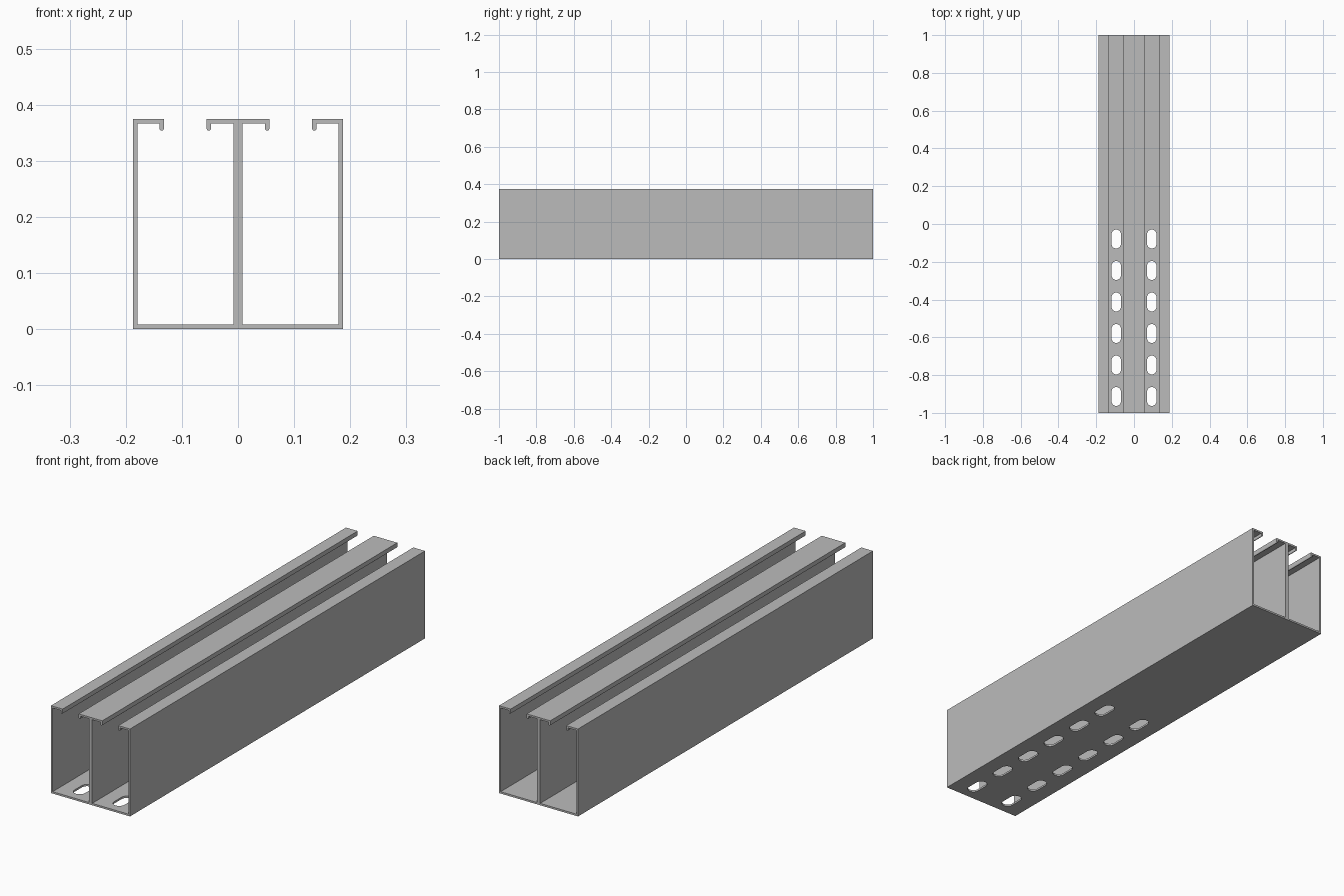
import bpy
import bmesh
from math import sin, cos, pi, radians

if "Cube" in bpy.data.objects:
    bpy.data.objects.remove(bpy.data.objects["Cube"], do_unlink=True)

HALF_W, HEIGHT, HALF_L = 0.1875, 0.375, 1.0
T = 0.008                          # sheet thickness
LIP_OUT, LIP_IN = 0.132, 0.056     # free edges of the lips
HOOK_Z = 0.354                     # lowest point of the hooks

steel = bpy.data.materials.new("galvanised grey")
steel.use_nodes = True
steel.diffuse_color = (0.5, 0.5, 0.5, 1)
steel.node_tree.nodes["Principled BSDF"].inputs["Base Color"].default_value = (0.5, 0.5, 0.5, 1)


def arc(cx, cy, r, start, end, steps):
    """Points along a circular arc, angles in radians."""
    return [(cx + r * cos(start + (end - start) * i / steps),
             cy + r * sin(start + (end - start) * i / steps)) for i in range(steps + 1)]


def prism(bm, points, offset):
    """Extrude a closed outline of 3D points along the offset vector."""
    face = bm.faces.new([bm.verts.new(p) for p in points])
    grown = bmesh.ops.extrude_face_region(bm, geom=[face])["geom"]
    bmesh.ops.translate(bm, vec=offset, verts=[v for v in grown if isinstance(v, bmesh.types.BMVert)])


def finish(bm, name):
    bmesh.ops.recalc_face_normals(bm, faces=bm.faces)
    mesh = bpy.data.meshes.new(name)
    bm.to_mesh(mesh)
    bm.free()
    mesh.materials.append(steel)
    obj = bpy.data.objects.new(name, mesh)
    bpy.context.collection.objects.link(obj)
    return obj


def hook(left):
    """Rounded lower end of a hook, run from left to right."""
    return arc(left + T / 2, HOOK_Z + T / 2, T / 2, pi, 2 * pi, 8)


# Double channel: half of the section, mirrored into one closed outline
half = [(HALF_W, 0), (HALF_W, HEIGHT), (LIP_OUT, HEIGHT)]
half += hook(LIP_OUT)
half += [(LIP_OUT + T, HEIGHT - T), (HALF_W - T, HEIGHT - T), (HALF_W - T, T),
         (T, T), (T, HEIGHT - T), (LIP_IN - T, HEIGHT - T)]
half += hook(LIP_IN - T)
half += [(LIP_IN, HEIGHT)]
section = half + [(-x, z) for x, z in reversed(half)]

bm = bmesh.new()
prism(bm, [(x, -HALF_L, z) for x, z in section], (0, 2 * HALF_L, 0))
channel = finish(bm, "double_channel")

# Two rows of rounded slots through the floor of the front half
SLOT_R, STRAIGHT = 0.025, 0.025
bm = bmesh.new()
for side in (-1, 1):
    for i in range(6):
        cx, cy = side * 0.094, -0.913 + i / 6
        outline = arc(cx, cy + STRAIGHT, SLOT_R, 0, pi, 12)
        outline += arc(cx, cy - STRAIGHT, SLOT_R, pi, 2 * pi, 12)
        prism(bm, [(x, y, -0.02) for x, y in outline], (0, 0, 0.06))
cutter = finish(bm, "slot_cutter")
cutter.hide_render = True

cut = channel.modifiers.new("floor slots", 'BOOLEAN')
cut.operation = 'DIFFERENCE'
cut.solver = 'EXACT'
cut.object = cutter

# Apply the slots and smooth only the rounded edges
bpy.ops.object.select_all(action='DESELECT')
channel.select_set(True)
bpy.context.view_layer.objects.active = channel
bpy.ops.object.modifier_apply(modifier=cut.name)
bpy.data.objects.remove(cutter, do_unlink=True)
bpy.ops.object.shade_smooth_by_angle(angle=radians(30))
